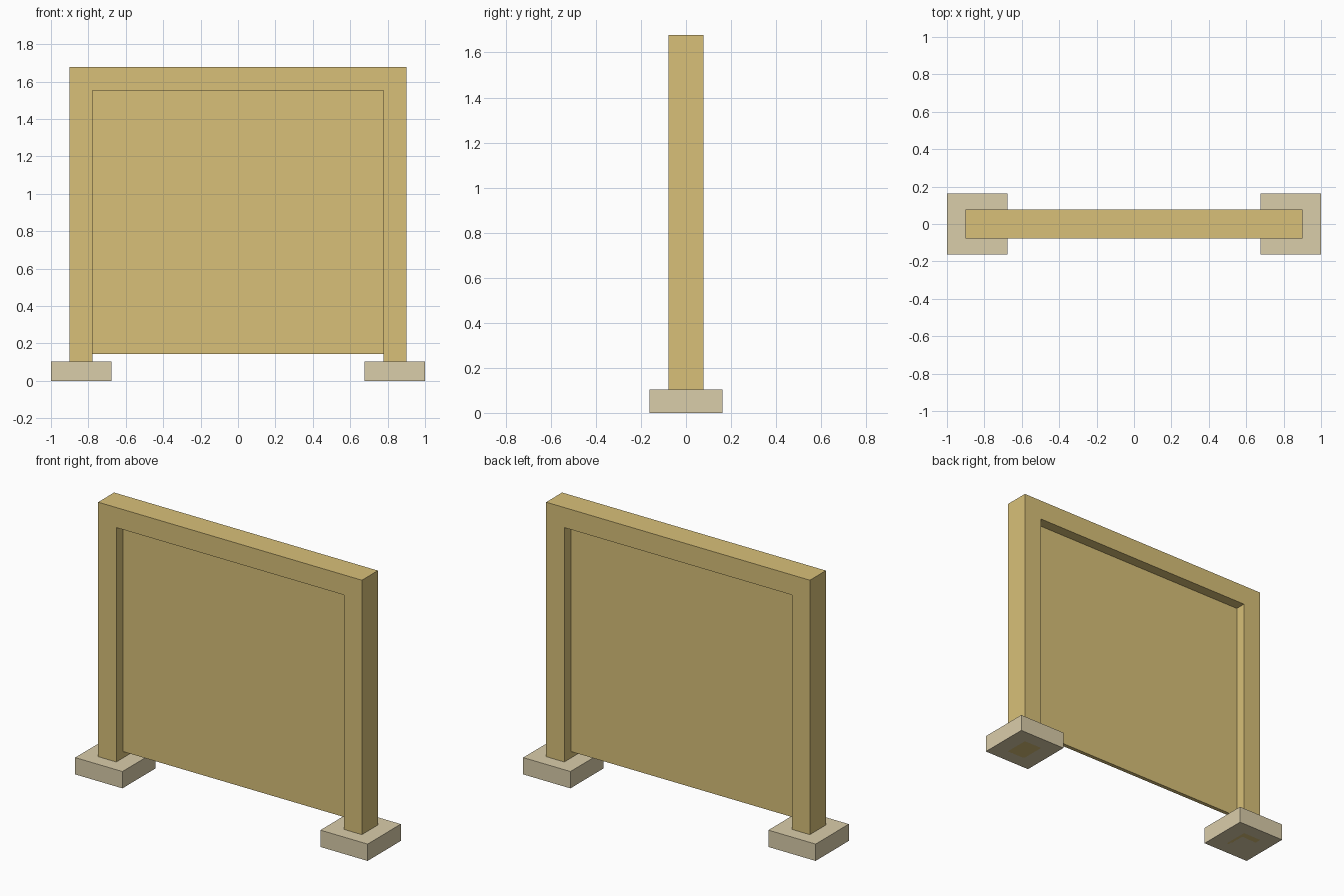
import bpy, bmesh

if "Cube" in bpy.data.objects:
    bpy.data.objects.remove(bpy.data.objects["Cube"])


def material(name, color):
    mat = bpy.data.materials.new(name)
    mat.diffuse_color = color
    mat.use_nodes = True
    mat.node_tree.nodes["Principled BSDF"].inputs["Base Color"].default_value = mat.diffuse_color
    return mat


def extrude_y(name, outline, half_depth, mat):
    """Extrude an x-z outline symmetrically along y."""
    bm = bmesh.new()
    face = bm.faces.new([bm.verts.new((x, -half_depth, z)) for x, z in outline])
    new = bmesh.ops.extrude_face_region(bm, geom=[face])["geom"]
    moved = [v for v in new if isinstance(v, bmesh.types.BMVert)]
    bmesh.ops.translate(bm, verts=moved, vec=(0, 2 * half_depth, 0))
    bmesh.ops.recalc_face_normals(bm, faces=bm.faces)
    mesh = bpy.data.meshes.new(name)
    bm.to_mesh(mesh)
    bm.free()
    mesh.materials.append(mat)
    obj = bpy.data.objects.new(name, mesh)
    bpy.context.collection.objects.link(obj)
    return obj


def rect(x0, x1, z0, z1):
    return [(x0, z0), (x1, z0), (x1, z1), (x0, z1)]


wood = material("wood", (0.69, 0.53, 0.19, 1))
stone = material("pale_stone", (0.70, 0.61, 0.40, 1))

OUT, INN = 0.902, 0.778      # outer and inner half widths of the frame
TOP, LINTEL = 1.677, 1.553   # top of the frame, underside of the top rail

# Frame: two posts and top rail as one arch, posts running down through the feet
half = [(OUT, 0), (OUT, TOP), (INN, LINTEL), (INN, 0)]
arch = [(-OUT, 0), (-OUT, TOP), (OUT, TOP), (OUT, 0),
        (INN, 0), (INN, LINTEL), (-INN, LINTEL), (-INN, 0)]
extrude_y("frame", arch, 0.078, wood)

# Thin panel recessed equally on both sides, open gap below
extrude_y("panel", rect(-INN, INN, 0.143, LINTEL), 0.012, wood)

# Square footing blocks
for side, name in ((-1, "left_foot"), (1, "right_foot")):
    x0, x1 = sorted((side * 0.677, side * 1.0))
    extrude_y(name, rect(x0, x1, 0, 0.104), 0.162, stone)
